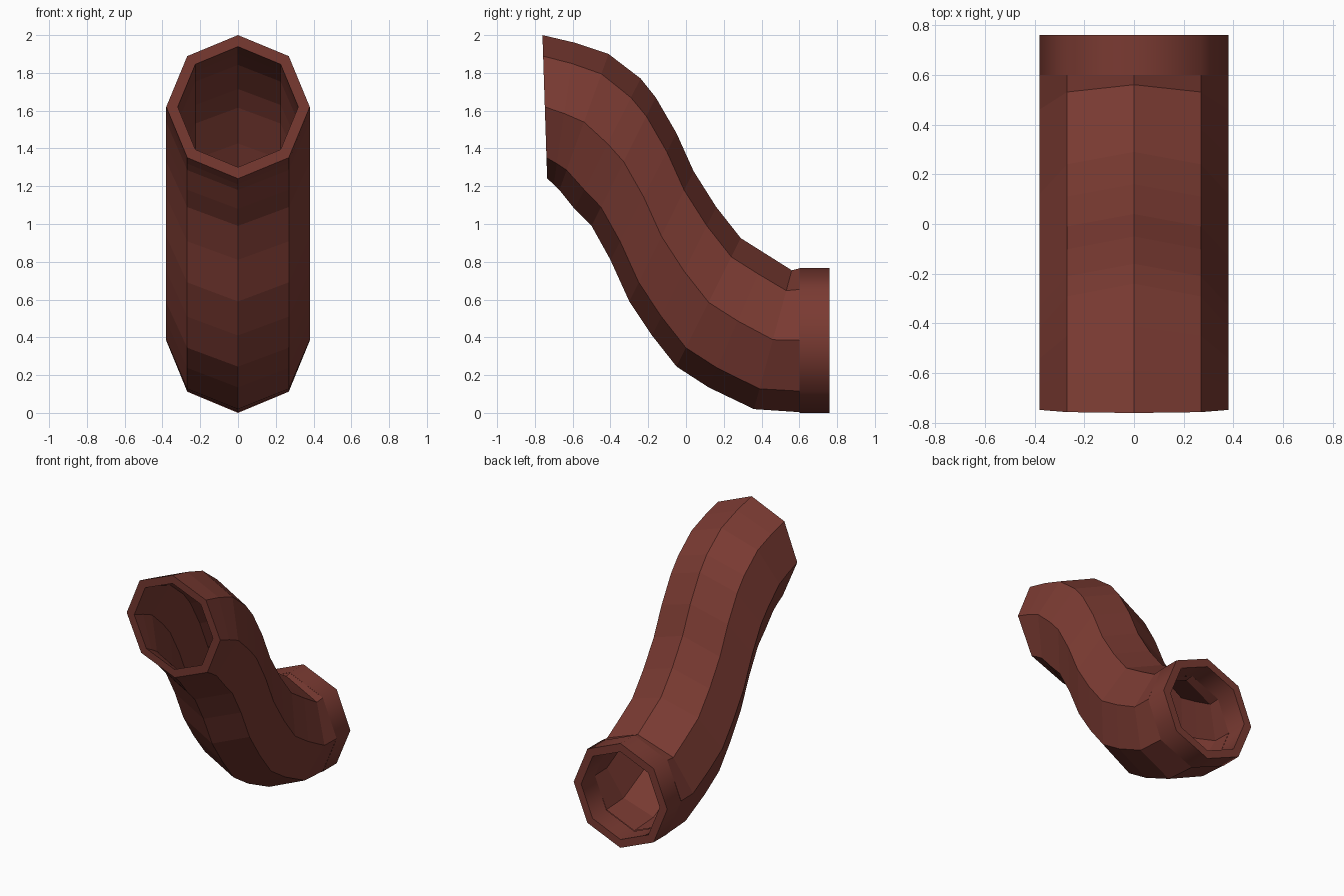
import bpy, math
from mathutils import Vector

if "Cube" in bpy.data.objects:
    bpy.data.objects.remove(bpy.data.objects["Cube"])

SIDES = 8
HALF_WIDTH = 0.38
BORE = 0.84  # inner radius as a share of the outer radius

clay = bpy.data.materials.new("red brown clay")
clay.diffuse_color = (0.195, 0.043, 0.032, 1)
clay.use_nodes = True
clay.node_tree.nodes["Principled BSDF"].inputs["Base Color"].default_value = clay.diffuse_color


def hollow_sweep(name, stations, front_rim=False, back_rim=False):
    """Octagonal hollow pipe; each station is (top y, top z, bottom y, bottom z)."""
    verts, faces = [], []
    n = len(stations)
    for scale in (1, BORE):
        for ty, tz, by, bz in stations:
            top, bottom = Vector((0, ty, tz)), Vector((0, by, bz))
            centre, up = (top + bottom) / 2, (top - bottom) / 2
            for j in range(SIDES):
                a = math.tau * j / SIDES
                side = Vector((HALF_WIDTH * math.sin(a), 0, 0))
                verts.append(centre + scale * (math.cos(a) * up + side))

    def v(layer, i, j):
        return (layer * n + i) * SIDES + j % SIDES

    for j in range(SIDES):
        for i in range(n - 1):
            faces.append((v(0, i, j), v(0, i, j + 1), v(0, i + 1, j + 1), v(0, i + 1, j)))
            faces.append((v(1, i, j), v(1, i + 1, j), v(1, i + 1, j + 1), v(1, i, j + 1)))
        if front_rim:
            faces.append((v(0, 0, j), v(1, 0, j), v(1, 0, j + 1), v(0, 0, j + 1)))
        if back_rim:
            e = n - 1
            faces.append((v(0, e, j), v(0, e, j + 1), v(1, e, j + 1), v(1, e, j)))
    mesh = bpy.data.meshes.new(name)
    mesh.from_pydata(verts, [], faces)
    mesh.materials.append(clay)
    obj = bpy.data.objects.new(name, mesh)
    bpy.context.collection.objects.link(obj)
    return obj


# S-bend pipe, from the upper front mouth down to the collar
hollow_sweep("bent_pipe", [
    (-0.76, 2.00, -0.735, 1.24),
    (-0.59, 1.96, -0.70, 1.21),
    (-0.41, 1.90, -0.67, 1.18),
    (-0.24, 1.77, -0.59, 1.08),
    (-0.16, 1.67, -0.50, 0.99),
    (-0.05, 1.48, -0.40, 0.81),
    (0.04, 1.28, -0.30, 0.59),
    (0.16, 1.09, -0.18, 0.41),
    (0.29, 0.925, -0.05, 0.245),
    (0.425, 0.84, 0.12, 0.135),
    (0.56, 0.755, 0.36, 0.02),
    (0.60, 0.765, 0.60, 0.004),
], front_rim=True)

# Straight smooth-shaded collar at the lower back end
collar = hollow_sweep("collar", [
    (0.60, 0.766, 0.60, 0.0),
    (0.76, 0.766, 0.76, 0.0),
], back_rim=True)
bpy.context.view_layer.objects.active = collar
collar.select_set(True)
bpy.ops.object.shade_smooth_by_angle(angle=math.radians(60))
